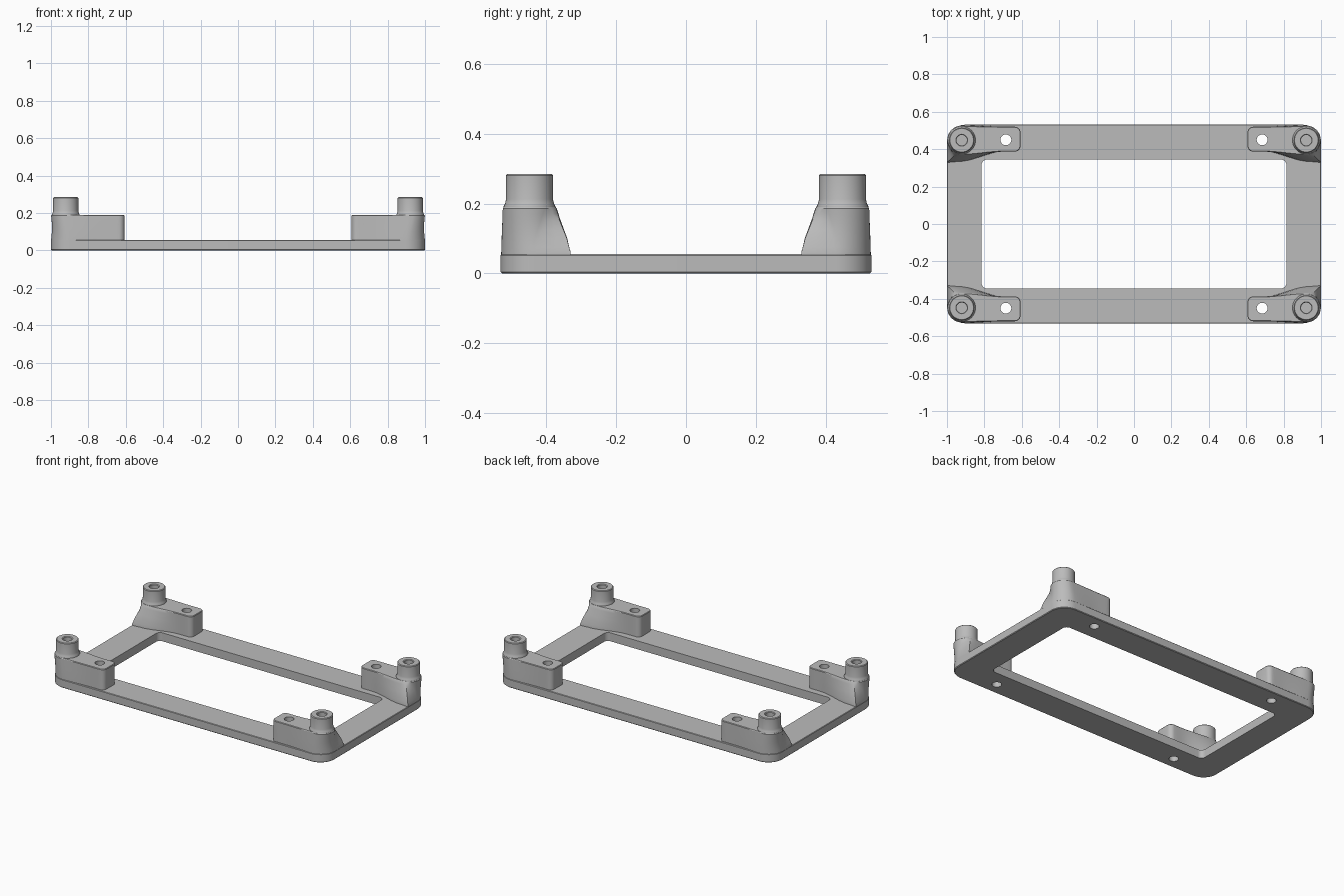
import bpy, bmesh, math
from mathutils import Vector

if "Cube" in bpy.data.objects:
    bpy.data.objects.remove(bpy.data.objects["Cube"])

BX, BY, BR = 0.921, 0.448, 0.067      # corner post centre and radius
HX, HY, HR = 0.685, 0.45, 0.029       # pad screw hole

mat = bpy.data.materials.new("plain grey")
mat.diffuse_color = (0.5, 0.5, 0.5, 1)
mat.use_nodes = True
mat.node_tree.nodes["Principled BSDF"].inputs["Base Color"].default_value = mat.diffuse_color


def arc(cx, cy, r, a0, a1, n):
    return [(cx + r * math.cos(math.radians(a0 + (a1 - a0) * i / n)),
             cy + r * math.sin(math.radians(a0 + (a1 - a0) * i / n))) for i in range(n + 1)]


def rounded_rect(hx, hy, r, n=12):
    pts = []
    for k, (sx, sy) in enumerate([(1, 1), (-1, 1), (-1, -1), (1, -1)]):
        pts += arc(sx * (hx - r), sy * (hy - r), r, 90 * k, 90 * k + 90, n)
    return pts


def loft(name, rings, sx=1, sy=1, closed=False):
    """Skin a stack of equal rings; cap the ends unless the stack closes on itself."""
    bm = bmesh.new()
    vs = [[bm.verts.new((sx * x, sy * y, z)) for x, y, z in ring] for ring in rings]
    n = len(vs[0])
    pairs = list(zip(vs, vs[1:])) + ([(vs[-1], vs[0])] if closed else [])
    for a, b in pairs:
        for i in range(n):
            j = (i + 1) % n
            bm.faces.new((a[i], a[j], b[j], b[i]))
    if not closed:
        bm.faces.new(vs[0])
        bm.faces.new(vs[-1])
    bmesh.ops.recalc_face_normals(bm, faces=bm.faces)
    me = bpy.data.meshes.new(name)
    bm.to_mesh(me)
    bm.free()
    me.materials.append(mat)
    ob = bpy.data.objects.new(name, me)
    bpy.context.collection.objects.link(ob)
    return ob


def at(pts, z):
    return [(x, y, z) for x, y in pts]


def lathe(name, cx, cy, profile, sx, sy, n=40):
    return loft(name, [at(arc(cx, cy, r, 0, 360, n)[:-1], z) for r, z in profile], sx, sy)


def edge(x0, y0, x1, y1, n=12):
    # S-shaped side edge between the pad and the corner
    out = []
    for i in range(1, n):
        t = i / n
        u = min(1, max(0, (t - 0.2) / 0.8))
        out.append((x0 + (x1 - x0) * t, y0 + (y1 - y0) * u * u * (3 - 2 * u)))
    return out


def block_outline(bottom):
    start = arc(0.637, 0.417, 0.03, 180, 270, 6)
    end = arc(0.637, 0.49, 0.03, 90, 180, 6)
    if bottom:
        tip = [(0.94, 0.334), (0.985, 0.33), (0.999, 0.33), (0.999, 0.37)]
        tip += arc(0.899, 0.429, 0.1, 0, 90, 12)
    else:
        tip = arc(BX, BY, 0.078, -90, 90, 16)[:-1]
    inner = edge(*start[-1], *tip[0])
    outer = edge(*end[0], *tip[-1])[::-1]
    return start + inner + tip + outer + end


# frame: flat rectangular ring with softened outer edges
OUT = [(0.004, 0.0), (0.0, 0.004), (0.0, 0.052), (0.003, 0.055)]
rings = [at(rounded_rect(1 - d, 0.531 - d, 0.1 - d), z) for d, z in OUT]
rings += [at(rounded_rect(0.815, 0.345, 0.03), z) for z in (0.055, 0.0)]
frame = loft("mounting_frame", rings, closed=True)

low, high = block_outline(True), block_outline(False)


def mix(t, shrink=0.0):
    pts = [Vector(a).lerp(Vector(b), t) for a, b in zip(low, high)]
    if not shrink:
        return [tuple(p) for p in pts]
    res = []
    for i, p in enumerate(pts):
        d = (pts[(i + 1) % len(pts)] - pts[i - 1]).normalized()
        res.append((p.x - d.y * shrink, p.y + d.x * shrink))
    return res


adds, cuts = [], []
for sx in (1, -1):
    for sy in (1, -1):
        # tapering corner block with pad
        levels = [(0, 0.02), (0.0, 0.06), (0.1, 0.075), (0.24, 0.1), (0.46, 0.125),
                  (0.68, 0.15), (0.86, 0.17), (1.0, 0.186)]
        stack = [at(mix(t), z) for t, z in levels] + [at(mix(1, 0.003), 0.19)]
        adds.append(loft("corner_block", stack, sx, sy))
        # round post with flared foot
        adds.append(lathe("post", BX, BY, [(0.074, 0.15), (0.074, 0.192), (0.070, 0.2), (BR, 0.213),
                                           (BR, 0.281), (BR - 0.004, 0.285)], sx, sy))
        # post bore and pad screw hole
        cuts.append(lathe("bore", BX, BY, [(0.028, 0.1), (0.028, 0.281), (0.036, 0.289)], sx, sy))
        cuts.append(lathe("screw_hole", HX, HY, [(HR, -0.1), (HR, 0.3)], sx, sy))

bpy.context.view_layer.objects.active = frame
for op, parts in (("UNION", adds), ("DIFFERENCE", cuts)):
    for p in parts:
        m = frame.modifiers.new("join", "BOOLEAN")
        m.operation, m.solver, m.object = op, "EXACT", p
        bpy.ops.object.modifier_apply(modifier=m.name)
        bpy.data.objects.remove(p)

bpy.ops.object.select_all(action="DESELECT")
frame.select_set(True)
bpy.ops.object.shade_smooth_by_angle(angle=math.radians(30))
